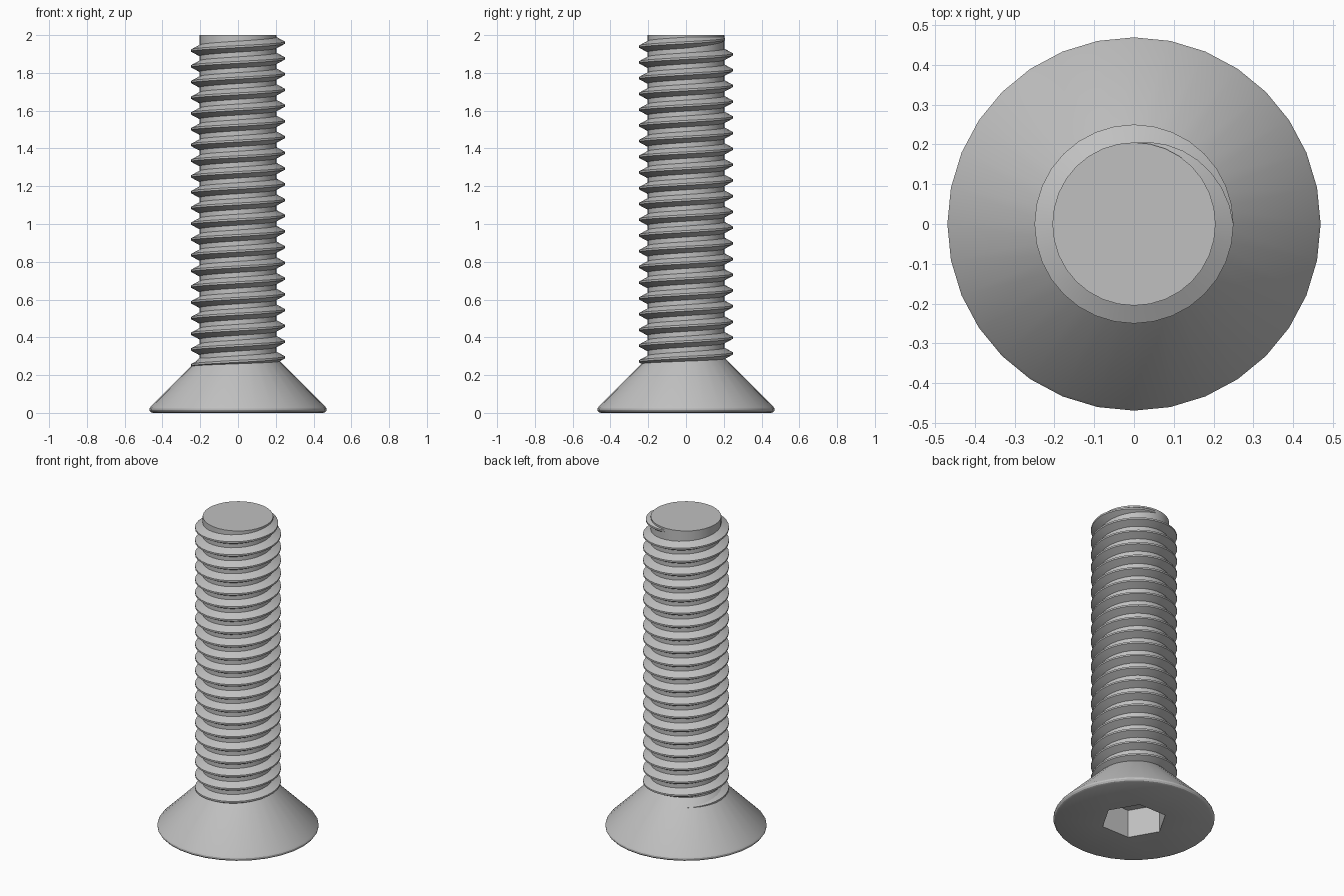
import bpy, bmesh
from math import cos, sin, pi, radians, floor

SEG = 32                 # sides of every round part
PITCH = 0.0833
ROOT, CREST = 0.205, 0.25
HEX_R, HEX_DEPTH = 0.193, 0.18

cube = bpy.data.objects.get("Cube")
if cube:
    bpy.data.objects.remove(cube, do_unlink=True)

steel = bpy.data.materials.new("grey_steel")
steel.use_nodes = True
GREY = (0.53, 0.53, 0.53, 1)
steel.diffuse_color = GREY
steel.node_tree.nodes["Principled BSDF"].inputs["Base Color"].default_value = GREY


def ring(bm, r, z, n=SEG):
    return [bm.verts.new((r * cos(2 * pi * i / n), r * sin(2 * pi * i / n), z))
            for i in range(n)]


def bridge(bm, a, b):
    n = len(a)
    for i in range(n):
        j = (i + 1) % n
        bm.faces.new((a[i], a[j], b[j], b[i]))


def loop_edges(bm, loop):
    return [bm.edges.get((v, loop[i - 1])) for i, v in enumerate(loop)]


def finish(bm, name):
    bmesh.ops.recalc_face_normals(bm, faces=bm.faces[:])
    mesh = bpy.data.meshes.new(name)
    bm.to_mesh(mesh)
    bm.free()
    mesh.materials.append(steel)
    obj = bpy.data.objects.new(name, mesh)
    bpy.context.collection.objects.link(obj)
    bpy.ops.object.select_all(action="DESELECT")
    obj.select_set(True)
    bpy.context.view_layer.objects.active = obj
    bpy.ops.object.shade_smooth_by_angle(angle=radians(30))
    return obj


# Countersunk head with rounded rim and a hexagonal socket underneath
bm = bmesh.new()
profile = [(0.452, 0), (0.463, 0.005), (0.469, 0.014), (0.469, 0.022),
           (0.463, 0.032), (ROOT, 0.29)]
rings = [ring(bm, r, z) for r, z in profile]
for a, b in zip(rings, rings[1:]):
    bridge(bm, a, b)
bm.faces.new(rings[-1])
mouth, floor_loop = ring(bm, HEX_R, 0, 6), ring(bm, HEX_R, HEX_DEPTH, 6)
bridge(bm, mouth, floor_loop)
bm.faces.new(floor_loop)
bmesh.ops.triangle_fill(bm, use_beauty=True, use_dissolve=False,
                        edges=loop_edges(bm, rings[0]) + loop_edges(bm, mouth))
finish(bm, "countersunk_head")

# Plain core of the shank
bm = bmesh.new()
low, high = ring(bm, ROOT, 0.25), ring(bm, ROOT, 2)
bridge(bm, low, high)
bm.faces.new(low)
bm.faces.new(high)
finish(bm, "shank_core")

# Right-handed thread, fading into the core over the last quarter turn
bm = bmesh.new()
TOP_Z = 1.96             # crest height where the fade begins, at angle zero
first, last = -int(20.75 * SEG), SEG // 4
sections = []
for i in range(first, last + 1):
    angle = 2 * pi * i / SEG
    z = TOP_Z + PITCH * i / SEG
    fade = max(0, i / last)
    crest = CREST + (ROOT - 0.001 - CREST) * fade
    half_root = PITCH * 0.375 * (1 - 0.6 * fade)
    section = [(ROOT - 0.004, -half_root), (crest, -PITCH / 16),
               (crest, PITCH / 16), (ROOT - 0.004, half_root)]
    sections.append([bm.verts.new((r * cos(angle), r * sin(angle), z + dz))
                     for r, dz in section])
for a, b in zip(sections, sections[1:]):
    bridge(bm, a, b)
bm.faces.new(sections[0])
bm.faces.new(sections[-1])
finish(bm, "screw_thread")
